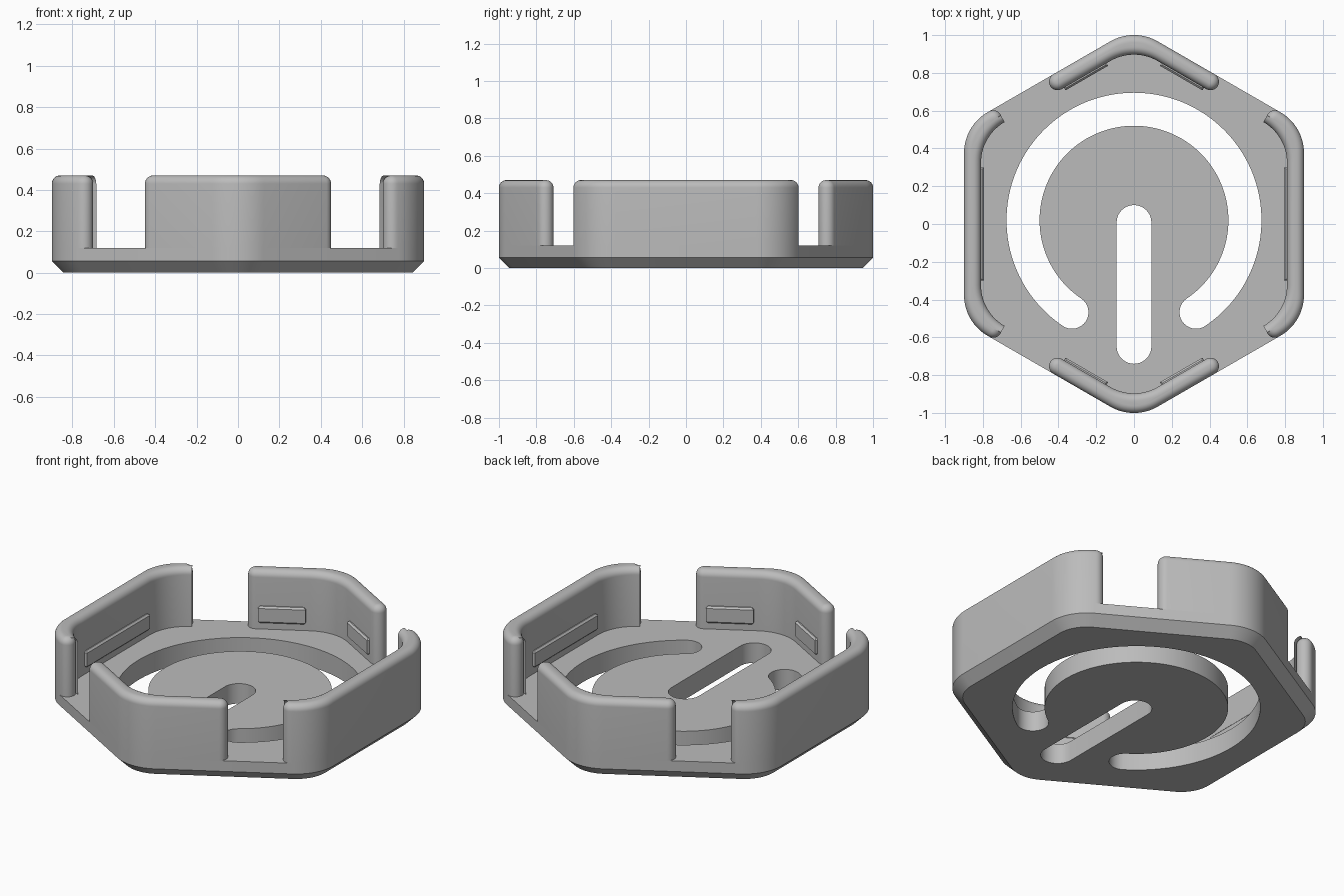
import bpy
import bmesh
from math import radians, sin, cos, pi, sqrt
from mathutils import Vector

cube = bpy.data.objects.get("Cube")
if cube:
    bpy.data.objects.remove(cube, do_unlink=True)

OUTER, INNER, CORNER = 0.9, 0.81, 0.25    # hexagon apothems and corner radius
FLOOR, TOP, CHAMFER, FILLET = 0.12, 0.47, 0.056, 0.04

grey = bpy.data.materials.new("Light grey plastic")
grey.use_nodes = True
colour = (0.5, 0.5, 0.5, 1)
grey.diffuse_color = colour
grey.node_tree.nodes["Principled BSDF"].inputs["Base Color"].default_value = colour


def polar(radius, deg):
    return Vector((radius * cos(radians(deg)), radius * sin(radians(deg))))


def arc(centre, radius, start, end, steps):
    return [centre + polar(radius, start + (end - start) * i / steps) for i in range(steps + 1)]


def corner_arc(apothem, radius, deg, steps=14):
    centre = polar((apothem - radius) * 2 / sqrt(3), deg)
    return arc(centre, radius, deg - 30, deg + 30, steps)


def on_edge(normal, distance, along):
    return polar(distance, normal) + polar(along, normal + 90)


def loft(name, rings):
    """Skin a stack of (points, z) rings and cap both ends."""
    bm = bmesh.new()
    loops = [[bm.verts.new((p.x, p.y, z)) for p in pts] for pts, z in rings]
    for low, high in zip(loops, loops[1:]):
        for i in range(len(low)):
            j = (i + 1) % len(low)
            bm.faces.new((low[i], low[j], high[j], high[i]))
    bm.faces.new(loops[0][::-1])
    bm.faces.new(loops[-1])
    bmesh.ops.recalc_face_normals(bm, faces=bm.faces)
    mesh = bpy.data.meshes.new(name)
    bm.to_mesh(mesh)
    bm.free()
    obj = bpy.data.objects.new(name, mesh)
    bpy.context.collection.objects.link(obj)
    mesh.materials.append(grey)
    return obj


def activate(obj):
    bpy.ops.object.select_all(action='DESELECT')
    obj.select_set(True)
    bpy.context.view_layer.objects.active = obj


def smooth(obj):
    activate(obj)
    bpy.ops.object.shade_smooth_by_angle(angle=radians(30))


def cut(obj, outline):
    cutter = loft("slot_cutter", [(outline, -0.1), (outline, 0.3)])
    cutter.hide_render = True
    mod = obj.modifiers.new("Slot", 'BOOLEAN')
    mod.operation, mod.solver, mod.object = 'DIFFERENCE', 'EXACT', cutter
    activate(obj)
    bpy.ops.object.modifier_apply(modifier=mod.name)
    bpy.data.objects.remove(cutter, do_unlink=True)


# Base plate: rounded hexagon with a chamfered underside
def hexagon(inset):
    return [p for k in range(6)
            for p in corner_arc(OUTER - inset, CORNER - inset, 30 + 60 * k)]


base = loft("base_plate", [(hexagon(CHAMFER), 0), (hexagon(0), CHAMFER), (hexagon(0), FLOOR)])

# C-shaped slot with round ends
centre, r_in, r_out, gap = Vector((0, 0.02)), 0.5, 0.675, 34
mid, half = (r_in + r_out) / 2, (r_out - r_in) / 2
first, last = gap - 90, 270 - gap
c_slot = (arc(centre, r_out, first, last, 96)
          + arc(centre + polar(mid, last), half, last, last + 180, 16)[1:-1]
          + arc(centre, r_in, last, first, 96)
          + arc(centre + polar(mid, first), half, first + 180, first + 360, 16)[1:-1])
cut(base, c_slot)

# Straight slot with round ends
w = 0.092
cut(base, arc(Vector((0, 0.1 - w)), w, 0, 180, 20) + arc(Vector((0, w - 0.74)), w, 180, 360, 20))
smooth(base)


# Walls wrapped round one or two corners, with round ends and a filleted rim
def wall_outline(normal, along, corners, inset):
    end = normal + 60 * corners
    centre_line, cap = (OUTER + INNER) / 2, (OUTER - INNER) / 2 - inset
    bends = [normal + 30 + 60 * k for k in range(corners)]
    pts = arc(on_edge(normal, centre_line, along), cap, normal - 180, normal, 14)
    for deg in bends:
        pts += corner_arc(OUTER - inset, CORNER - inset, deg)
    pts += arc(on_edge(end, centre_line, -along), cap, end, end + 180, 14)
    for deg in reversed(bends):
        pts += corner_arc(INNER + inset, CORNER + inset, deg)[::-1]
    return pts


def wall(name, normal, along, corners):
    rings = [(wall_outline(normal, along, corners, 0), FLOOR)]
    for k in range(9):
        a = k / 8 * pi / 2
        inset = FILLET * (1 - cos(a))
        rings.append((wall_outline(normal, along, corners, inset), TOP - FILLET + FILLET * sin(a)))
    smooth(loft(name, rings))


wall("left_wall", -60, 0.367, 2)
wall("back_wall", 60, 0.026, 1)
wall("right_wall", 120, 0.367, 2)
wall("front_wall", 240, 0.026, 1)


# Retaining ridges on the inner wall faces
def ridge(name, normal, along, length):
    def ring(trim):
        back, front = INNER + 0.02, INNER - 0.016 + trim
        a, b = along - length / 2 + trim, along + length / 2 - trim
        return [on_edge(normal, d, t) for d, t in
                ((front, a), (back, a), (back, b), (front, b))]
    t, low, high = 0.01, 0.16, 0.26
    loft(name, [(ring(t), low), (ring(0), low + t), (ring(0), high - t), (ring(t), high)])


for side, deg in (("left", 0), ("right", 180)):
    ridge(side + "_ridge", deg, 0, 0.6)
for name, deg, along in (("back_left", 60, 0.17), ("back_right", 120, -0.17),
                         ("front_right", 240, 0.17), ("front_left", 300, -0.17)):
    ridge(name + "_ridge", deg, along, 0.26)
